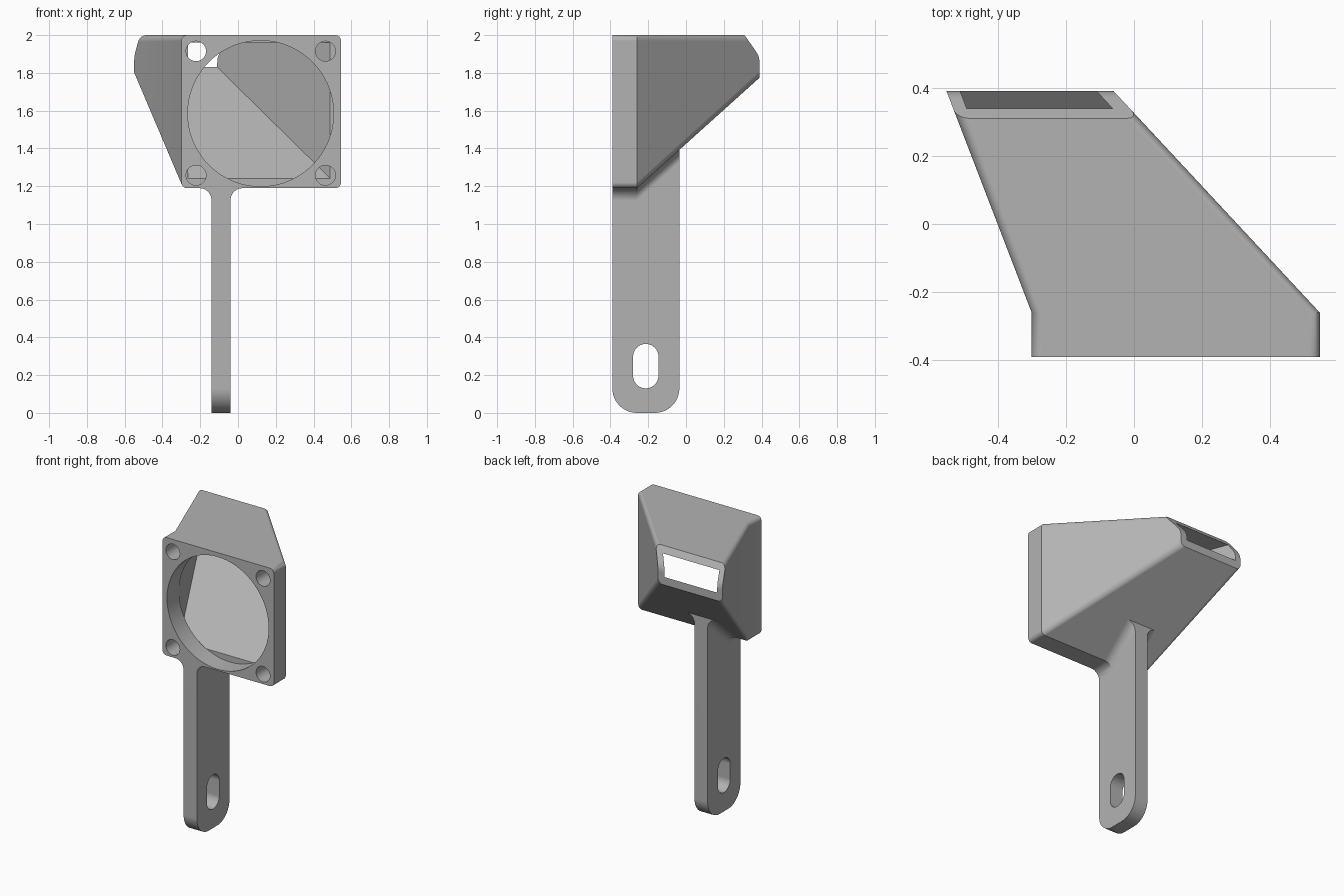
import bpy, bmesh
from math import pi, sin, cos, radians

cube = bpy.data.objects.get("Cube")
if cube:
    bpy.data.objects.remove(cube, do_unlink=True)

grey = bpy.data.materials.new("plain grey")
grey.use_nodes = True
COLOUR = (0.45, 0.45, 0.45, 1)
grey.diffuse_color = COLOUR
grey.node_tree.nodes["Principled BSDF"].inputs["Base Color"].default_value = COLOUR


def loft(name, sections):
    """Skin a closed solid through matching rings of 3D points."""
    bm = bmesh.new()
    rings = [[bm.verts.new(p) for p in s] for s in sections]
    n = len(rings[0])
    for a, b in zip(rings, rings[1:]):
        for i in range(n):
            j = (i + 1) % n
            bm.faces.new((a[i], a[j], b[j], b[i]))
    bm.faces.new(rings[0])
    bm.faces.new(rings[-1])
    bmesh.ops.recalc_face_normals(bm, faces=bm.faces)
    mesh = bpy.data.meshes.new(name)
    bm.to_mesh(mesh)
    bm.free()
    mesh.materials.append(grey)
    ob = bpy.data.objects.new(name, mesh)
    bpy.context.collection.objects.link(ob)
    return ob


def arc(cx, cy, r, start, end, n=8):
    return [(cx + r * cos(radians(start + (end - start) * i / n)),
             cy + r * sin(radians(start + (end - start) * i / n))) for i in range(n + 1)]


def rounded(x0, x1, z0, z1, r, n=8):
    """Rounded rectangle, anticlockwise from the lower right corner."""
    return (arc(x1 - r, z0 + r, r, -90, 0, n) + arc(x1 - r, z1 - r, r, 0, 90, n)
            + arc(x0 + r, z1 - r, r, 90, 180, n) + arc(x0 + r, z0 + r, r, 180, 270, n))


def at_y(points, y):
    return [(x, y, z) for x, z in points]


def along_x(name, points, x0, x1):
    return loft(name, [[(x, y, z) for y, z in points] for x in (x0, x1)])


def along_y(name, points, y0, y1):
    return loft(name, [at_y(points, y0), at_y(points, y1)])


def combine(ob, other, operation):
    mod = ob.modifiers.new("combine", "BOOLEAN")
    mod.operation, mod.object, mod.solver = operation, other, "EXACT"
    bpy.context.view_layer.objects.active = ob
    bpy.ops.object.modifier_apply(modifier=mod.name)
    bpy.data.objects.remove(other, do_unlink=True)


FRONT, BACK, MOUTH = -0.39, -0.26, 0.39

# Square fan flange tapering into an offset duct
flange = rounded(-0.30, 0.545, 1.19, 2.0, 0.03)
outlet = rounded(-0.55, -0.06, 1.775, 2.0, 0.035)
body = loft("fan_duct_bracket", [at_y(flange, FRONT), at_y(flange, BACK), at_y(outlet, MOUTH)])

# Sloping trim of the upper lip of the outlet
trim = [(0.31, 2.0), (0.371, 1.913), (0.381, 1.895), (0.387, 1.878), (0.39, 1.855),
        (0.5, 1.855), (0.5, 2.1), (0.24, 2.1)]
combine(body, along_x("lip_trim", trim, -1, 1), "DIFFERENCE")

# Mounting arm, flared where it meets the flange and the sloping duct floor
mid, half, r, base = -0.09, 0.05, 0.065, 1.19
right = arc(mid + half + r, base - r, r, 180, 90)
left = [(2 * mid - x, z) for x, z in reversed(right)]
flare = right + [(right[-1][0], base + 0.02), (left[0][0], base + 0.02)] + left
sections = []
for y, rise in ((FRONT, 0), (BACK, 0), (-0.035, 0.2025)):
    ring = [(x, z + rise) for x, z in flare]
    sections.append(at_y(ring + [(mid - half, -0.1), (mid + half, -0.1)], y))
arm = loft("arm", sections)
outline = (arc(-0.165, 0.13, 0.13, -90, 0, 12) + [(-0.035, 1.8), (FRONT, 1.8)]
           + arc(FRONT + 0.13, 0.13, 0.13, 180, 270, 12))
combine(arm, along_x("arm_outline", outline, -0.5, 0.5), "INTERSECT")
slot = rounded(-0.28, -0.146, 0.13, 0.365, 0.0669, 12)
combine(arm, along_x("arm_slot", slot, -0.5, 0.5), "DIFFERENCE")
combine(body, arm, "UNION")

# Tapered air passage, carried past the outlet
start, end = (-0.265, 0.49, 1.24, 1.96), (-0.51, -0.11, 1.83, 1.96)
past = 1.1
beyond = [a + (b - a) * past for a, b in zip(start, end)]


def box(x0, x1, z0, z1):
    return [(x0, z0), (x1, z0), (x1, z1), (x0, z1)]


passage = loft("air_passage", [at_y(box(*start), BACK),
                               at_y(box(*beyond), BACK + (MOUTH - BACK) * past)])
combine(body, passage, "DIFFERENCE")

# Round fan opening and four screw holes
opening = arc(0.12, 1.585, 0.386, 0, 360, 72)[:-1]
combine(body, along_y("fan_opening", opening, -0.5, BACK + 0.002), "DIFFERENCE")
for x in (-0.222, 0.463):
    for z in (1.258, 1.915):
        hole = arc(x, z, 0.053, 0, 360, 32)[:-1]
        combine(body, along_y("screw_hole", hole, -0.5, BACK + 0.002), "DIFFERENCE")

# Smooth rounded corners, crisp edges
bpy.ops.object.select_all(action="DESELECT")
body.select_set(True)
bpy.context.view_layer.objects.active = body
bpy.ops.object.shade_smooth_by_angle(angle=radians(25))
weighted = body.modifiers.new("weighted normals", "WEIGHTED_NORMAL")
weighted.keep_sharp = True
